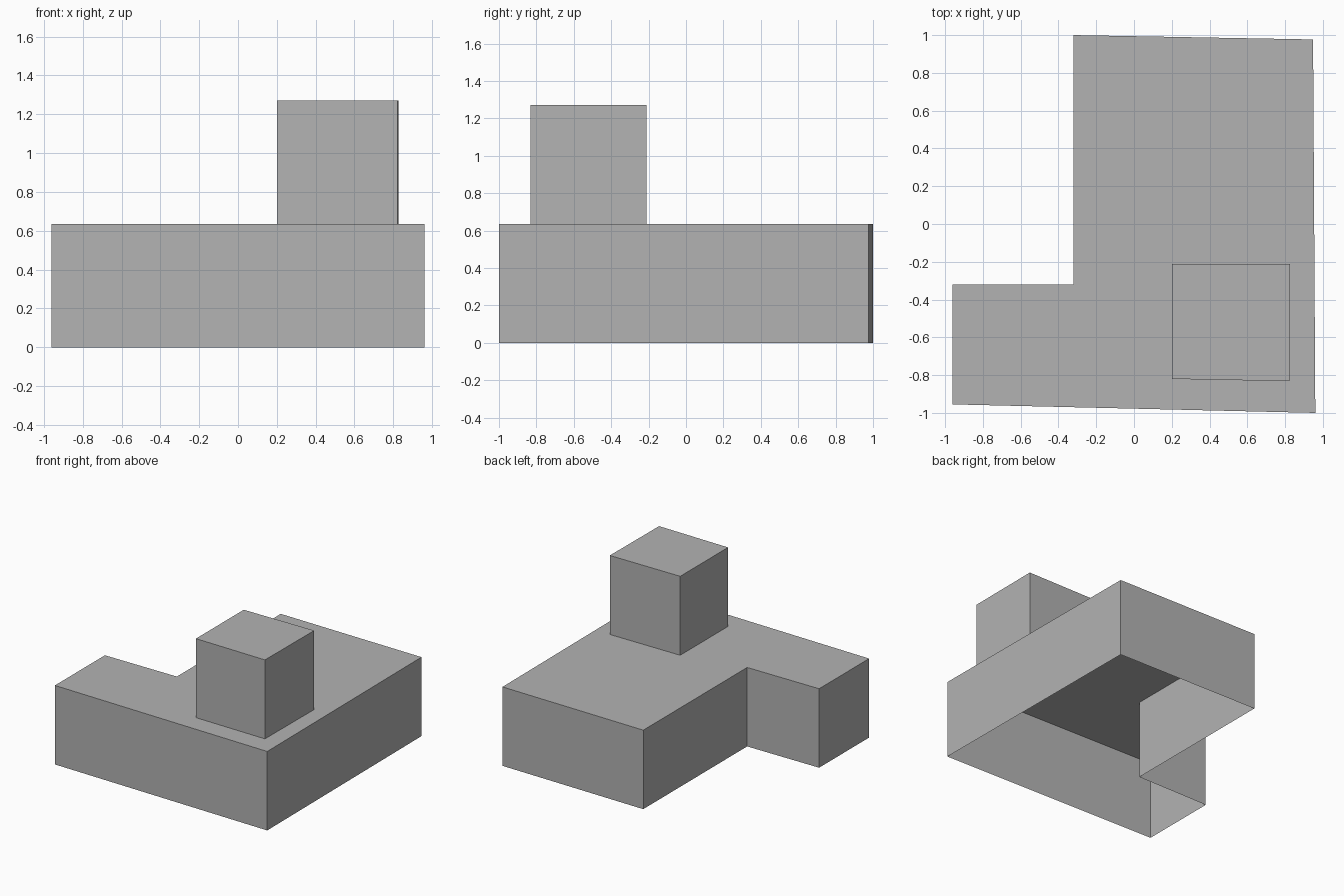
import bpy
import bmesh

cube = bpy.data.objects.get("Cube")
if cube:
    bpy.data.objects.remove(cube, do_unlink=True)

# One plain grey
grey = bpy.data.materials.new("plain_grey")
grey.use_nodes = True
colour = (0.45, 0.45, 0.45, 1)
grey.diffuse_color = colour
grey.node_tree.nodes["Principled BSDF"].inputs["Base Color"].default_value = colour


def open_block(name, outline, bottom, top):
    """Extrude a counter-clockwise outline into walls and a roof, open below."""
    bm = bmesh.new()
    low = [bm.verts.new((x, y, bottom)) for x, y in outline]
    high = [bm.verts.new((x, y, top)) for x, y in outline]
    for i in range(len(outline)):
        j = (i + 1) % len(outline)
        bm.faces.new((low[i], low[j], high[j], high[i]))
    bm.faces.new(high)
    mesh = bpy.data.meshes.new(name)
    bm.to_mesh(mesh)
    bm.free()
    mesh.materials.append(grey)
    obj = bpy.data.objects.new(name, mesh)
    bpy.context.collection.objects.link(obj)
    return obj


# L-shaped lower storey, slightly out of square, hollow underneath
open_block("lower_block",
           [(-0.96, -0.955), (0.96, -1), (0.948, 0.977),
            (-0.32, 1), (-0.32, -0.32), (-0.96, -0.32)],
           0, 0.635)

# Small tower standing on the front corner
open_block("upper_block",
           [(0.2, -0.82), (0.822, -0.832), (0.826, -0.212), (0.2, -0.212)],
           0.635, 1.27)
